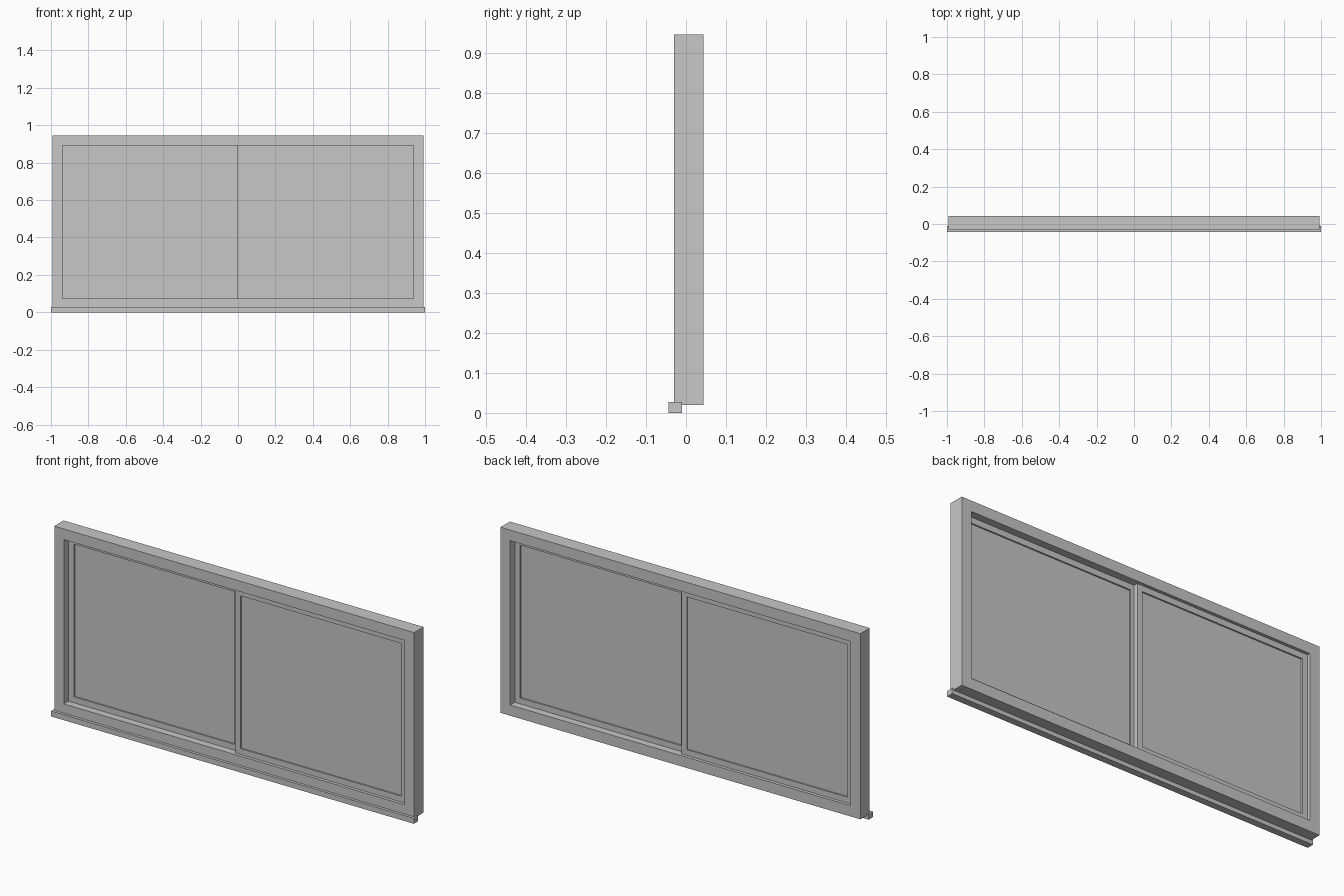
import bpy, bmesh
from mathutils import Matrix, Vector

cube = bpy.data.objects.get("Cube")
if cube:
    bpy.data.objects.remove(cube)

grey = bpy.data.materials.new("window grey")
grey.use_nodes = True
colour = (0.57, 0.57, 0.57, 1)
grey.diffuse_color = colour
grey.node_tree.nodes["Principled BSDF"].inputs["Base Color"].default_value = colour


def finish(name, bm):
    bmesh.ops.recalc_face_normals(bm, faces=bm.faces)
    mesh = bpy.data.meshes.new(name)
    bm.to_mesh(mesh)
    bm.free()
    mesh.materials.append(grey)
    obj = bpy.data.objects.new(name, mesh)
    bpy.context.collection.objects.link(obj)
    return obj


def box(name, x, y, z):
    """Box from (min, max) ranges."""
    bm = bmesh.new()
    low, high = Vector((x[0], y[0], z[0])), Vector((x[1], y[1], z[1]))
    place = Matrix.Translation((low + high) / 2) @ Matrix.Diagonal((high - low).to_4d())
    bmesh.ops.create_cube(bm, size=1, matrix=place)
    return finish(name, bm)


def ring(name, x, y, z, width):
    """Rectangular frame: four corner profiles joined in a closed loop."""
    bm = bmesh.new()
    corners = []
    for i, k in ((0, 0), (1, 0), (1, 1), (0, 1)):
        inner_x = x[i] + width * (1 - 2 * i)
        inner_z = z[k] + width * (1 - 2 * k)
        profile = ((x[i], y[0], z[k]), (inner_x, y[0], inner_z),
                   (inner_x, y[1], inner_z), (x[i], y[1], z[k]))
        corners.append([bm.verts.new(point) for point in profile])
    for c in range(4):
        a, b = corners[c - 1], corners[c]
        for s in range(4):
            bm.faces.new((a[s - 1], a[s], b[s], b[s - 1]))
    return finish(name, bm)


# Outer frame and projecting sill
ring("outer_frame", (-0.992, 0.992), (-0.03, 0.044), (0.02, 0.945), 0.053)
box("sill", (-1, 1), (-0.044, -0.01), (0, 0.027))

# Two sliding sashes, one behind the other, meeting at the middle
edge, overlap = 0.939, 0.005
opening_z = (0.073, 0.892)
sash_width, thickness = 0.029, 0.021
for name, x, y in (("front", (-overlap, edge), -0.014),
                   ("back", (-edge, overlap), 0.007)):
    ring(name + "_sash", x, (y, y + thickness), opening_z, sash_width)
    middle = y + thickness / 2
    box(name + "_pane",
        (x[0] + sash_width, x[1] - sash_width),
        (middle - 0.003, middle + 0.003),
        (opening_z[0] + sash_width, opening_z[1] - sash_width))
